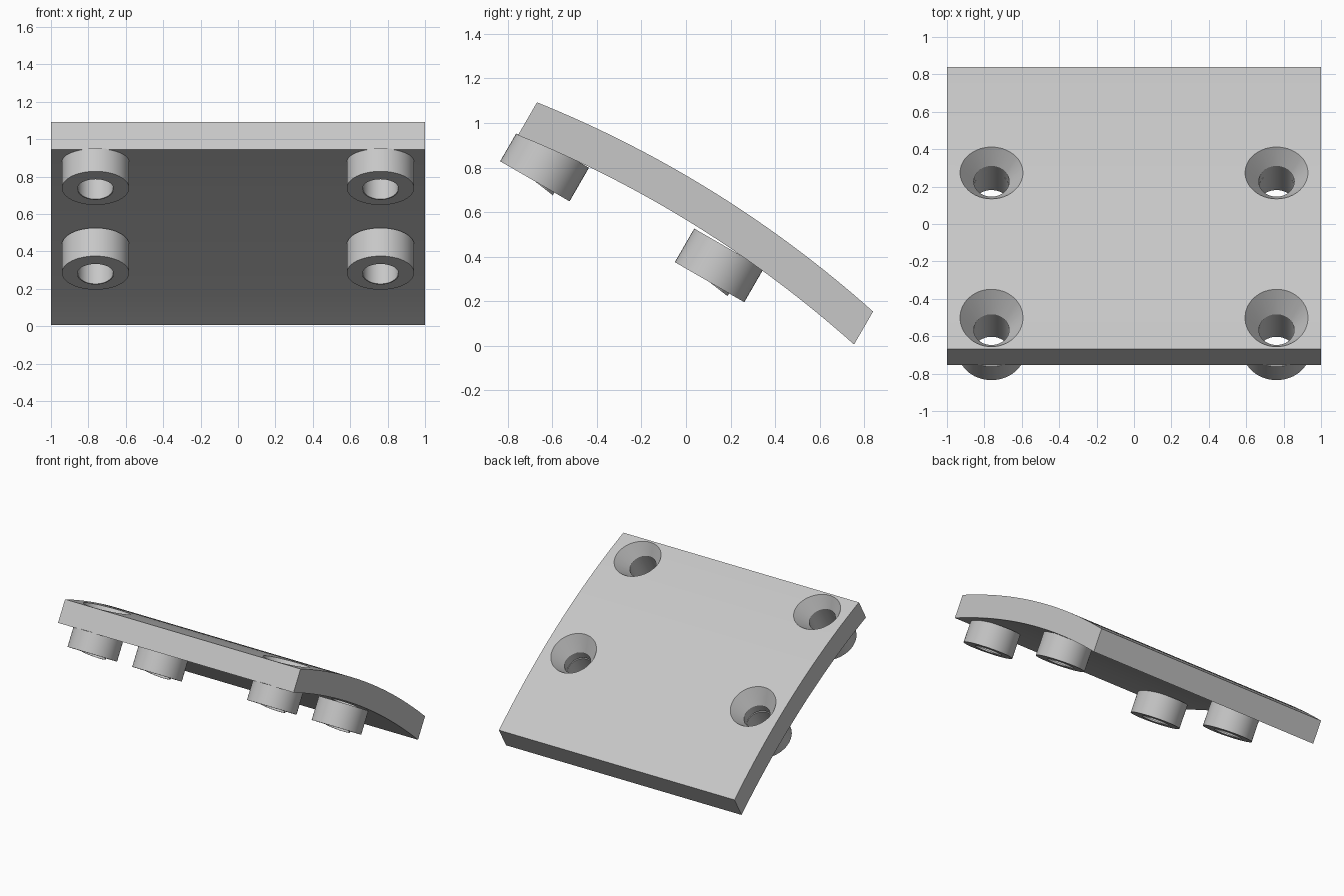
import bpy, bmesh, math
from mathutils import Matrix

if "Cube" in bpy.data.objects:
    bpy.data.objects.remove(bpy.data.objects["Cube"])

# Working frame: x across, t down the slope, n out of the plate
TILT = Matrix.Rotation(math.radians(-30), 4, 'X')
T0, T1 = -1.126, 0.651          # plate ends along the slope
N0, N1 = 0.441, 0.382           # underside height at each end
SAG, THICK = 0.077, 0.171
BASE = 0.30                     # plane of the boss feet
HOLE_R, SINK_R, BOSS_R = 0.095, 0.168, 0.18
SEGMENTS = 48

grey = bpy.data.materials.new("light_grey")
grey.use_nodes = True
colour = (0.57, 0.57, 0.57, 1)
grey.diffuse_color = colour
grey.node_tree.nodes["Principled BSDF"].inputs["Base Color"].default_value = colour


def underside(t):
    f = (t - T0) / (T1 - T0)
    return N0 + (N1 - N0) * f + SAG * 4 * f * (1 - f)


def finish(bm, name):
    bmesh.ops.recalc_face_normals(bm, faces=bm.faces)
    bm.transform(TILT)
    mesh = bpy.data.meshes.new(name)
    bm.to_mesh(mesh)
    bm.free()
    mesh.materials.append(grey)
    obj = bpy.data.objects.new(name, mesh)
    bpy.context.collection.objects.link(obj)
    return obj


def smooth(obj):
    bpy.ops.object.select_all(action='DESELECT')
    obj.select_set(True)
    bpy.context.view_layer.objects.active = obj
    bpy.ops.object.shade_smooth_by_angle(angle=math.radians(30))


def revolve(bm, x, t, profile, closed):
    """Spin (radius, height function of t offset) pairs about the n axis."""
    rings = []
    for r, height in profile:
        ring = []
        for i in range(SEGMENTS):
            a = math.tau * i / SEGMENTS
            dt = r * math.sin(a)
            ring.append(bm.verts.new((x + r * math.cos(a), t + dt, height(dt))))
        rings.append(ring)
    pairs = list(zip(rings, rings[1:]))
    if closed:
        pairs.append((rings[-1], rings[0]))
    else:
        bm.faces.new(rings[0])
        bm.faces.new(rings[-1])
    for a, b in pairs:
        for i in range(SEGMENTS):
            j = (i + 1) % SEGMENTS
            bm.faces.new((a[i], a[j], b[j], b[i]))


# Curved plate: arched strip profile swept across x
bm = bmesh.new()
steps = 32
ts = [T0 + (T1 - T0) * i / steps for i in range(steps + 1)]
outline = [(t, underside(t)) for t in ts]
outline += [(t, underside(t) + THICK) for t in reversed(ts)]
left = [bm.verts.new((1, t, n)) for t, n in outline]
right = [bm.verts.new((-1, t, n)) for t, n in outline]
bm.faces.new(left)
bm.faces.new(right)
for i in range(len(outline)):
    j = (i + 1) % len(outline)
    bm.faces.new((left[i], left[j], right[j], right[i]))
plate = finish(bm, "curved_plate")

# Bosses under the plate, and countersunk hole cutters
cutters = bmesh.new()
for row, t in (("upper", -0.957), ("lower", -0.051)):
    surface = underside(t) + THICK
    sink = 0.105
    slope = (SINK_R - HOLE_R) / sink
    for side, x in (("left", 0.762), ("right", -0.762)):
        def top(dt, t=t):
            return min(0.474, underside(t + dt) + 0.004)

        def foot(dt):
            return BASE

        def lip(dt):
            return BASE - max(0.0, 0.14 * dt)

        bm = bmesh.new()
        revolve(bm, x, t, [(BOSS_R, top), (BOSS_R, foot), (HOLE_R + 0.006, foot),
                           (HOLE_R + 0.006, lip), (HOLE_R, lip), (HOLE_R, top)], True)
        smooth(finish(bm, f"{row}_{side}_boss"))

        revolve(cutters, x, t, [(HOLE_R, lambda dt: 0.2),
                                (HOLE_R, lambda dt: surface - sink),
                                (SINK_R + slope * 0.1, lambda dt: surface + 0.1)], False)

# Cut the holes and keep only the finished plate
cutter = finish(cutters, "hole_cutter")
cutter.hide_render = True
cut = plate.modifiers.new("holes", 'BOOLEAN')
cut.operation = 'DIFFERENCE'
cut.solver = 'EXACT'
cut.object = cutter
bpy.context.view_layer.update()
result = bpy.data.meshes.new_from_object(
    plate.evaluated_get(bpy.context.evaluated_depsgraph_get()))
plate.modifiers.clear()
plate.data = result
bpy.data.objects.remove(cutter)
smooth(plate)
